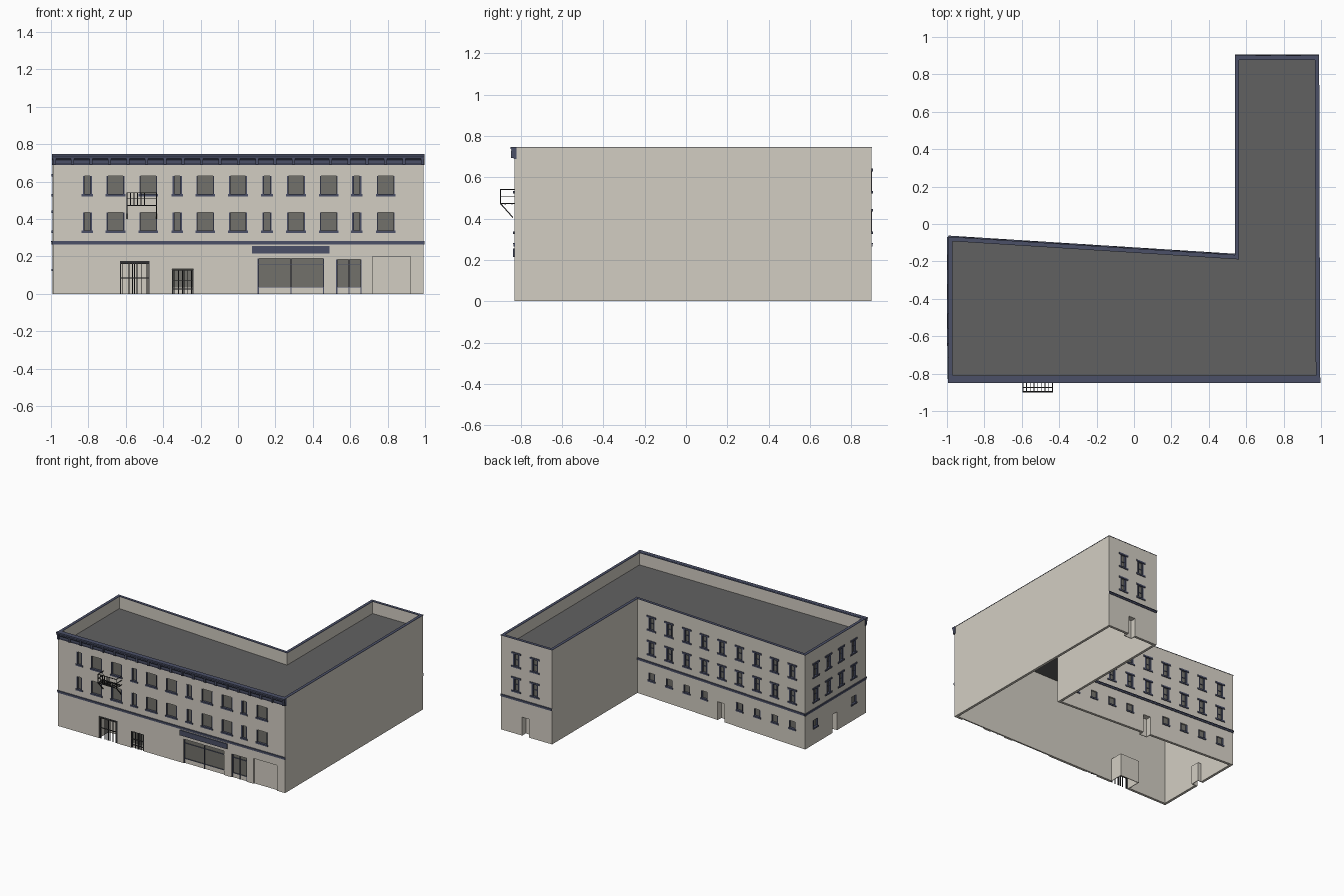
import bpy, bmesh
from mathutils import Vector

if "Cube" in bpy.data.objects:
    bpy.data.objects.remove(bpy.data.objects["Cube"])


def material(name, color):
    m = bpy.data.materials.new(name)
    m.use_nodes = True
    m.diffuse_color = (*color, 1)
    m.node_tree.nodes["Principled BSDF"].inputs["Base Color"].default_value = (*color, 1)
    return m


STONE = material("warm_stone", (0.65, 0.615, 0.545))
BLUE = material("slate_blue", (0.07, 0.08, 0.135))
ROOF = material("roof_grey", (0.12, 0.12, 0.12))
GLASS = material("window_grey", (0.17, 0.166, 0.147))
IRON = material("black_iron", (0.03, 0.03, 0.032))

TOP, DECK, THICK = 0.743, 0.65, 0.02
FOOTPRINT = [Vector(p) for p in ((-0.99, -0.83), (0.993, -0.83), (0.988, 0.898),
                                 (0.541, 0.898), (0.541, -0.167), (-0.992, -0.07))]
parts = {}


def part(name, mat):
    if name not in parts:
        parts[name] = (bmesh.new(), mat)
    return parts[name][0]


def finish(name):
    bm, mat = parts.pop(name)
    bmesh.ops.recalc_face_normals(bm, faces=bm.faces)
    mesh = bpy.data.meshes.new(name)
    bm.to_mesh(mesh)
    bm.free()
    mesh.materials.append(mat)
    obj = bpy.data.objects.new(name, mesh)
    bpy.context.scene.collection.objects.link(obj)
    return obj


def offset(poly, d):
    """Move every side of a counter-clockwise outline inward by d."""
    out = []
    for i, p in enumerate(poly):
        a, b = (p - poly[i - 1]).normalized(), (poly[(i + 1) % len(poly)] - p).normalized()
        n, m = Vector((-a.y, a.x)), Vector((-b.y, b.x))
        out.append(p + (n + m) * d / (1 + n.dot(m)))
    return out


def ring(bm, outer, inner, z0, z1):
    loops = [[bm.verts.new((p.x, p.y, z)) for p in poly]
             for poly, z in ((outer, z0), (outer, z1), (inner, z1), (inner, z0))]
    for k in range(4):
        a, b = loops[k], loops[(k + 1) % 4]
        for i in range(len(a)):
            j = (i + 1) % len(a)
            bm.faces.new((a[i], a[j], b[j], b[i]))


class Facade:
    """Local frame: u along the wall, n outward, z up."""

    def __init__(self, name, start, end, origin=None):
        self.name = name
        self.length = (end - start).length
        self.u = (end - start).normalized().to_3d()
        self.n = self.u.cross(Vector((0, 0, 1)))
        self.o = (origin or start).to_3d()

    def loft(self, kind, mat, first, last):
        """Solid between two matching outlines of (u, n, z) points."""
        bm = part(kind if kind == "cutter" else self.name + "_" + kind, mat)
        a, b = [[bm.verts.new(self.o + self.u * u + self.n * n + Vector((0, 0, z)))
                 for u, n, z in outline] for outline in (first, last)]
        for i in range(len(a)):
            j = (i + 1) % len(a)
            bm.faces.new((a[i], a[j], b[j], b[i]))
        bm.faces.new(a)
        bm.faces.new(b)

    def box(self, kind, mat, u0, u1, n0, n1, z0, z1):
        self.loft(kind, mat, *[[(u0, n0, z), (u1, n0, z), (u1, n1, z), (u0, n1, z)] for z in (z0, z1)])

    def hole(self, u0, u1, z0, z1, depth=0.016):
        self.box("cutter", STONE, u0, u1, -depth, 0.05, z0, z1)

    def window(self, u, w, z0, z1, frame=0.006, sill=0.006, lintel=0.0):
        a, b = u - w / 2, u + w / 2
        self.hole(a, b, z0, z1)
        self.box("glass", GLASS, a, b, -0.017, -0.012, z0, z1)
        for c in (a, b - frame):
            self.box("window_frames", BLUE, c, c + frame, -0.017, 0.001, z0, z1)
        self.box("sills", BLUE, a - sill, b + sill, -0.014, 0.006, z0 - 0.009, z0 + 0.003)
        if lintel:
            zm = (z0 + z1) / 2
            self.box("window_frames", BLUE, a, b, -0.014, -0.008, zm - 0.003, zm + 0.003)
            self.box("lintels", BLUE, a - lintel, b + lintel, -0.005, 0.006, z1 - 0.002, z1 + 0.011)

    def recess(self, u0, u1, h, depth):
        """Doorway open through the wall with a closed box behind it."""
        self.hole(u0, u1, -0.02, h, 0.05)
        e = 0.005
        self.box("doorway", STONE, u0 - e, u1 + e, -depth - e, -depth, 0, h + e)
        self.box("doorway", STONE, u0 - e, u1 + e, -depth, -THICK, h, h + e)
        for u in (u0 - e, u1):
            self.box("doorway", STONE, u, u + e, -depth, -THICK, 0, h)

    def belt(self, u0, u1):
        self.box("belt", BLUE, u0, u1, -0.002, 0.005, 0.264, 0.282)
        self.box("belt", BLUE, u0, u1, -0.002, 0.008, 0.276, 0.282)


P = FOOTPRINT
front = Facade("front", P[0], P[1], Vector((0, P[0].y)))
back = Facade("back", P[4], P[5])
side = Facade("right_side", P[5], P[0])
wing = Facade("wing_end", P[2], P[3])

# Shell, roof deck and parapet coping
ring(part("walls", STONE), P, offset(P, THICK), 0, TOP)
deck = part("roof_deck", ROOF)
deck_face = deck.faces.new([deck.verts.new((p.x, p.y, DECK)) for p in offset(P, THICK - 0.002)])
slab = bmesh.ops.extrude_face_region(deck, geom=[deck_face])["geom"]
bmesh.ops.translate(deck, vec=(0, 0, -0.01), verts=[g for g in slab if isinstance(g, bmesh.types.BMVert)])
ring(part("coping", BLUE), offset(P, -0.002), offset(P, THICK + 0.001), TOP, TOP + 0.003)

# Front upper windows in two rows, narrow ones between wide pairs
ROWS = ((0.335, 0.435), (0.53, 0.63))
for z0, z1 in ROWS:
    for u in (-0.805, -0.325, 0.155, 0.635):
        front.window(u, 0.05, z0, z1, frame=0.01)
    for u in (-0.655, -0.48, -0.175, 0.0, 0.31, 0.485, 0.79):
        front.window(u, 0.094, z0, z1)

# Front belt, moulded cornice and brackets
front.belt(-0.993, 0.996)
PROFILE = ((-0.01, 0.688), (0.002, 0.688), (0.007, 0.7), (0.007, 0.716), (0.014, 0.724),
           (0.014, 0.73), (0.019, 0.739), (0.019, 0.747), (-0.01, 0.747))
front.loft("cornice", BLUE, *[[(u, n, z) for n, z in PROFILE] for u in (-0.994, 0.998)])
for i in range(21):
    u = -0.982 + i * 1.968 / 20
    front.box("cornice_brackets", BLUE, u - 0.008, u + 0.008, 0, 0.016, 0.692, 0.728)

# Shop fronts: stall riser, glazing, posts and fascia
for u0, u1, z1 in ((0.105, 0.46, 0.19), (0.525, 0.66, 0.185)):
    front.hole(u0, u1, -0.02, z1)
    front.box("stall_riser", STONE, u0, u1, -0.018, -0.008, 0, 0.035)
    front.box("shop_glass", GLASS, u0, u1, -0.018, -0.013, 0.035, z1)
    for i in range(3):
        u = u0 + 0.003 + (u1 - u0 - 0.006) * i / 2
        front.box("shop_frame", BLUE, u - 0.003, u + 0.003, -0.018, -0.004, 0, z1)
    for z in (0.033, 0.155):
        front.box("shop_frame", BLUE, u0, u1, -0.018, -0.007, z, z + 0.003)
front.box("shop_fascia", BLUE, 0.075, 0.49, -0.002, 0.008, 0.215, 0.256)

# Shutter, porch and barred opening
front.hole(0.718, 0.922, -0.02, 0.2, 0.01)
front.recess(-0.632, -0.473, 0.176, 0.12)
front.hole(-0.354, -0.238, -0.02, 0.132)
front.box("stall_riser", STONE, -0.354, -0.238, -0.018, -0.011, 0, 0.035)
front.box("glass", GLASS, -0.354, -0.238, -0.018, -0.012, 0.035, 0.132)


# Iron gates set inside their openings
def gate(u0, u1, z1, fractions, rails):
    for f in fractions:
        u = u0 + (u1 - u0) * f
        front.box("gates", IRON, u - 0.0025, u + 0.0025, -0.007, -0.002, 0, z1)
    for z in rails:
        front.box("gates", IRON, u0, u1, -0.007, -0.002, z - 0.0025, z + 0.0025)


gate(-0.628, -0.477, 0.175, (0, 0.06, 0.3, 0.42, 0.5, 0.58, 0.75, 0.94, 1), (0.085, 0.162, 0.168, 0.173))
gate(-0.351, -0.241, 0.13, (0, 0.07, 0.3, 0.5, 0.57, 0.75, 0.93, 1), (0.025, 0.07, 0.128))


# Fire balcony: slats, rails, balusters and sloping brackets
def bar(u0, u1, n0, n1, z0, z1, r=0.002):
    front.box("fire_balcony", IRON, u0 - r, u1 + r, n0 - r, n1 + r, z0 - r, z1 + r)


LEFT, RIGHT, OUT, FLOOR = -0.594, -0.436, 0.067, 0.472
for i in range(9):
    u = LEFT + (RIGHT - LEFT) * i / 8
    bar(u, u, 0, OUT, FLOOR, FLOOR)
for n in (0.012, 0.045, OUT):
    bar(LEFT, RIGHT, n, n, FLOOR, FLOOR, 0.003)
for z in (0.508, 0.54):
    bar(LEFT, RIGHT, OUT, OUT, z, z)
    for u in (LEFT, RIGHT):
        bar(u, u, 0, OUT, z, z)
for i in range(6):
    u = LEFT + 0.019 * i
    bar(u, u, OUT, OUT, FLOOR, 0.54, 0.0025)
bar(RIGHT, RIGHT, OUT, OUT, FLOOR, 0.54)
for u in (LEFT, RIGHT):
    front.loft("balcony_brackets", IRON, *[[(u + s, n, z + t) for s, t in
               ((-0.003, -0.004), (0.003, -0.004), (0.003, 0.004), (-0.003, 0.004))]
               for n, z in ((0.006, 0.403), (OUT, FLOOR))])


# Back, right side and wing end: framed windows, belt, doors
def plain_facade(wall, columns, low, door):
    for z0, z1 in ROWS:
        for u in columns:
            wall.window(u, 0.056, z0, z1, frame=0.011, sill=0.013, lintel=0.013)
    for u in low:
        wall.window(u, 0.06, 0.13, 0.19, sill=0.004)
    wall.recess(door - 0.03, door + 0.03, 0.145, 0.045)
    wall.belt(0, wall.length)


cols = [0.13 + 0.161 * i for i in range(9)]
plain_facade(back, cols, cols[:4] + cols[5:], 0.765)
cols = [0.135 + 0.157 * i for i in range(4)]
plain_facade(side, cols, [0.13, 0.61], 0.37)
plain_facade(wing, [0.135, 0.297], [], 0.216)

# Cut the openings through the shell
shell, cutter = finish("walls"), finish("cutter")
cutter.hide_render = True
cut = shell.modifiers.new("openings", "BOOLEAN")
cut.operation, cut.solver, cut.object = "DIFFERENCE", "EXACT", cutter
bpy.context.view_layer.update()
carved = bpy.data.meshes.new_from_object(shell.evaluated_get(bpy.context.evaluated_depsgraph_get()))
shell.modifiers.clear()
shell.data = carved
bpy.data.objects.remove(cutter)

for key in list(parts):
    finish(key)
